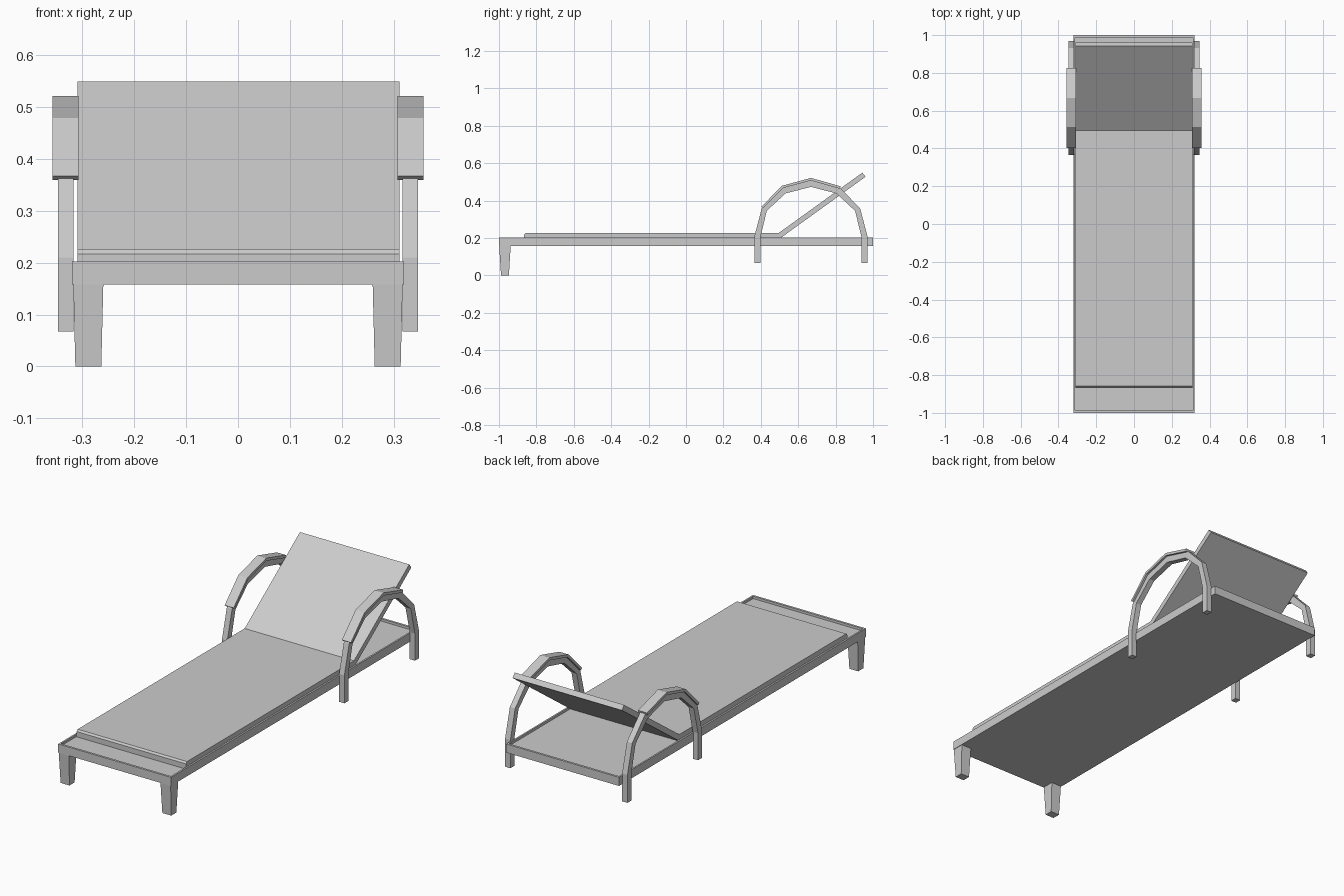
import bpy, bmesh
from mathutils import Vector

if "Cube" in bpy.data.objects:
    bpy.data.objects.remove(bpy.data.objects["Cube"])


def finish(name, bm):
    bmesh.ops.recalc_face_normals(bm, faces=bm.faces)
    me = bpy.data.meshes.new(name)
    bm.to_mesh(me)
    bm.free()
    ob = bpy.data.objects.new(name, me)
    bpy.context.collection.objects.link(ob)
    return ob


def box(name, lo, hi):
    bm = bmesh.new()
    bmesh.ops.create_cube(bm, size=1)
    for v in bm.verts:
        v.co = [lo[i] + (v.co[i] + 0.5) * (hi[i] - lo[i]) for i in range(3)]
    return finish(name, bm)


def extrude_x(name, profile, x0, x1):
    """Closed (y, z) profile extruded from x0 to x1."""
    bm = bmesh.new()
    face = bm.faces.new([bm.verts.new((x0, y, z)) for y, z in profile])
    out = bmesh.ops.extrude_face_region(bm, geom=[face])
    moved = [g for g in out["geom"] if isinstance(g, bmesh.types.BMVert)]
    bmesh.ops.translate(bm, verts=moved, vec=(x1 - x0, 0, 0))
    return finish(name, bm)


def mirror_x(ob):
    ob.modifiers.new("mirror", 'MIRROR').use_axis[0] = True


# Tray-shaped bed frame with a thin raised rim
bm = bmesh.new()
bmesh.ops.create_cube(bm, size=1)
for v in bm.verts:
    v.co = (v.co.x * 0.64, v.co.y * 2, 0.18 + v.co.z * 0.044)
bm.normal_update()
top = max(bm.faces, key=lambda f: f.normal.z)
bmesh.ops.inset_region(bm, faces=[top], thickness=0.012)
for v in top.verts:
    v.co.y *= 0.985 / 0.988
out = bmesh.ops.extrude_face_region(bm, geom=[top])
bmesh.ops.translate(bm, vec=(0, 0, -0.012),
                    verts=[g for g in out["geom"] if isinstance(g, bmesh.types.BMVert)])
if top.is_valid:
    bmesh.ops.delete(bm, geom=[top], context='FACES_ONLY')
finish("bed_frame", bm)

# Cushion and raised backrest in one bent slab
extrude_x("cushion_with_backrest",
          [(-0.865, 0.188), (-0.865, 0.217), (-0.857, 0.226), (0.495, 0.226),
           (0.943, 0.549), (0.96, 0.527), (0.513, 0.205), (0.49, 0.188)],
          -0.309, 0.311)

# Tapered front legs
bm = bmesh.new()
bmesh.ops.create_cube(bm, size=1)
for v in bm.verts:
    low = v.co.z < 0
    hx, hy = (0.025, 0.021) if low else (0.029, 0.031)
    v.co = (0.2885 + (hx if v.co.x > 0 else -hx),
            -0.968 + (hy if v.co.y > 0 else -hy), 0 if low else 0.162)
mirror_x(finish("front_leg", bm))

# Arched armrest supports, symmetric about their own centre
CY = 0.668
outer = [(-0.302, 0.067), (-0.302, 0.21), (-0.263, 0.358), (-0.156, 0.468), (0, 0.508)]
inner = [(-0.27, 0.067), (-0.27, 0.205), (-0.236, 0.345), (-0.136, 0.438), (0, 0.473)]


def arch(half):
    return half + [(-y, z) for y, z in reversed(half[:-1])]


loop = arch(outer) + list(reversed(arch(inner)))
mirror_x(extrude_x("arm_arch", [(CY + y, z) for y, z in loop], 0.317, 0.347))

# Wide arm pads following the top of the arch
path_top = [(0.403, 0.367), (0.514, 0.479), (0.668, 0.521), (0.827, 0.476)]
path_low = [(0.413, 0.359), (0.520, 0.467), (0.668, 0.507), (0.823, 0.463)]
mirror_x(extrude_x("arm_pad", path_top + path_low[::-1], 0.307, 0.358))
